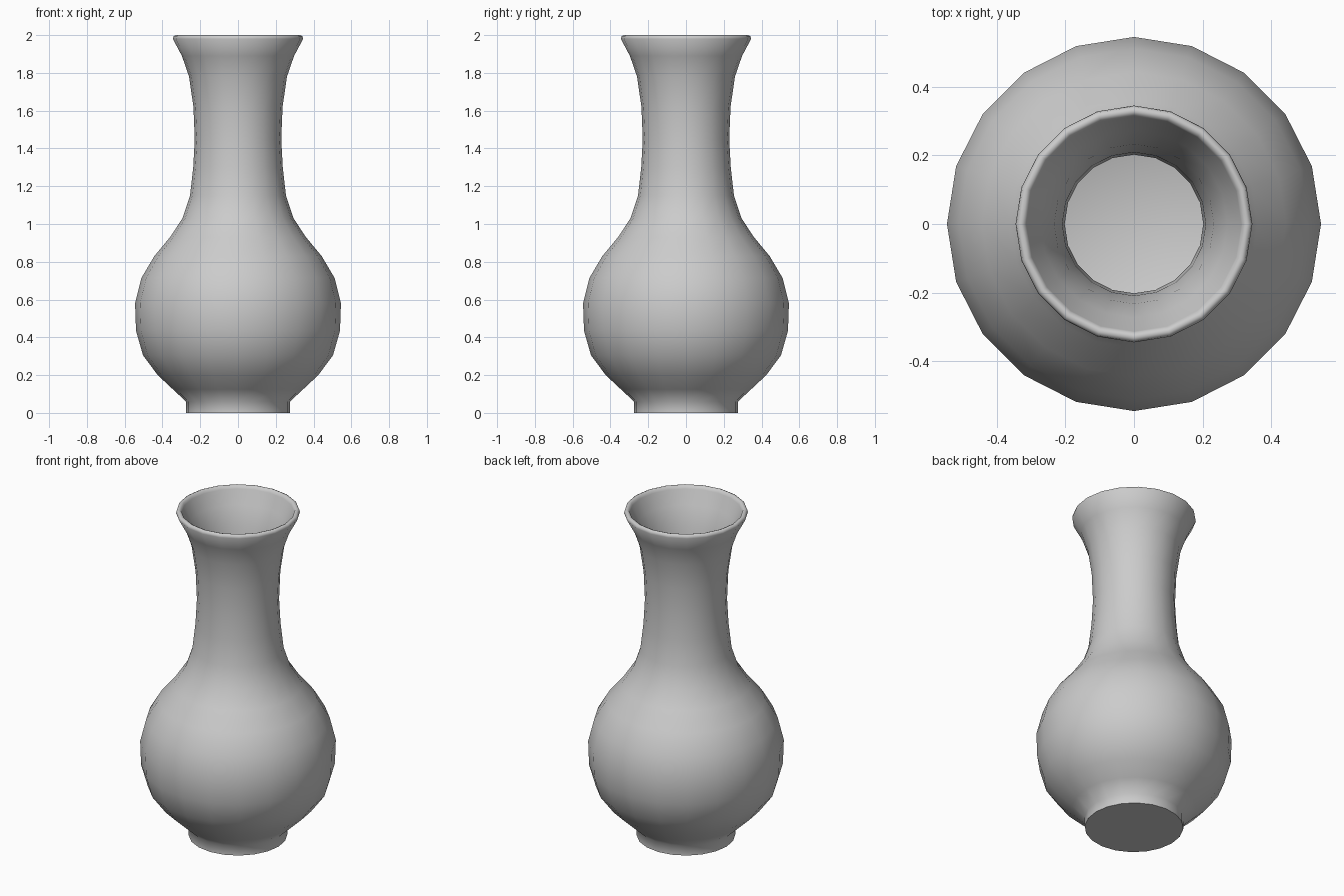
import bpy, bmesh, math

if "Cube" in bpy.data.objects:
    bpy.data.objects.remove(bpy.data.objects["Cube"])

SIDES = 20
WALL = 0.027

# Outer silhouette (radius, height), foot to just under the lip
outer = [(0.275, 0), (0.275, 0.06), (0.345, 0.125), (0.425, 0.2), (0.503, 0.305),
         (0.54, 0.435), (0.545, 0.58), (0.511, 0.715), (0.443, 0.83), (0.36, 0.93),
         (0.294, 1.03), (0.254, 1.15), (0.237, 1.3), (0.229, 1.45), (0.236, 1.62),
         (0.259, 1.78), (0.297, 1.89), (0.345, 1.98)]
lip = [(0.341, 1.995), (0.33, 2.0), (0.318, 1.995)]


# Inner wall: the silhouette pushed inward along its normals
def inset(points, d):
    result = []
    for a, p, b in zip(points, points[1:], points[2:]):
        tr, tz = b[0] - a[0], b[1] - a[1]
        n = math.hypot(tr, tz)
        result.append((p[0] - d * tz / n, p[1] + d * tr / n))
    return result


inner = [(0.313, 1.98)] + inset(outer[1:], WALL)[::-1]
floor_z = inner[-1][1] - 0.05
profile = [(0, 0)] + outer + lip + inner + [(0.25, floor_z), (0, floor_z)]

# Vase body: revolve the profile
bm = bmesh.new()
verts = [bm.verts.new((r, 0, z)) for r, z in profile]
edges = [bm.edges.new(pair) for pair in zip(verts, verts[1:])]
bmesh.ops.spin(bm, geom=verts + edges, cent=(0, 0, 0), axis=(0, 0, 1),
               angle=math.tau, steps=SIDES, use_merge=True)
bmesh.ops.remove_doubles(bm, verts=bm.verts, dist=0.0005)
bmesh.ops.recalc_face_normals(bm, faces=bm.faces)
mesh = bpy.data.meshes.new("vase")
bm.to_mesh(mesh)
bm.free()

vase = bpy.data.objects.new("vase", mesh)
bpy.context.collection.objects.link(vase)
bpy.context.view_layer.objects.active = vase
vase.select_set(True)
bpy.ops.object.shade_smooth_by_angle(angle=math.radians(60))
